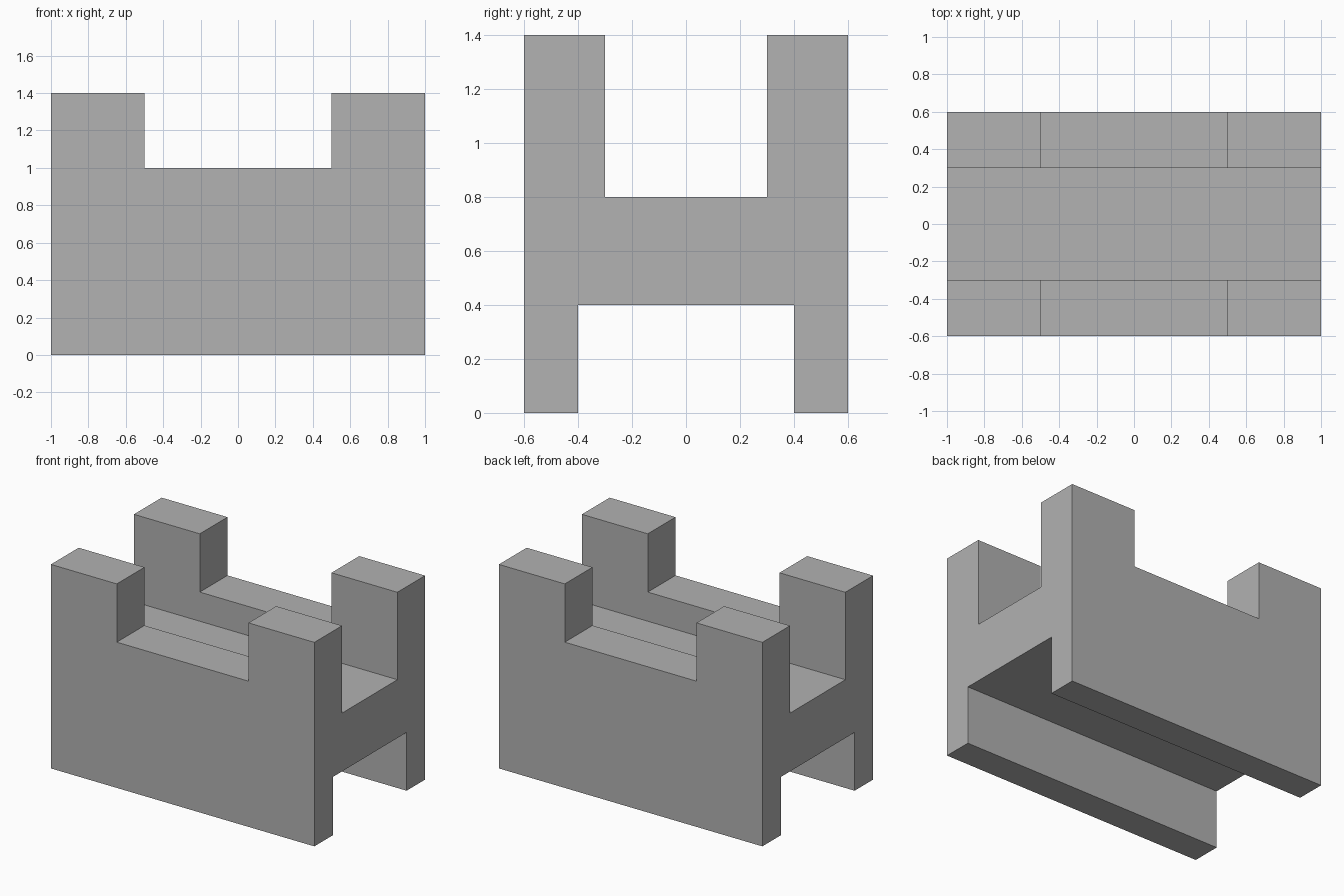
import bpy
import bmesh

cube = bpy.data.objects.get("Cube")
if cube:
    bpy.data.objects.remove(cube, do_unlink=True)

# Plain grey material
grey = bpy.data.materials.new("plain_grey")
grey.use_nodes = True
colour = (0.445, 0.445, 0.445, 1)
grey.diffuse_color = colour
grey.node_tree.nodes["Principled BSDF"].inputs["Base Color"].default_value = colour

LENGTH, NOTCH = 2.0, 0.5
WALL_TOP, POST_TOP = 1.0, 1.4

# H-shaped cross-section, mirrored across the middle
half = [(0.4, 0.4), (0.4, 0), (0.6, 0), (0.6, WALL_TOP), (0.3, WALL_TOP), (0.3, 0.8)]
profile = half + [(-y, z) for y, z in reversed(half)]

# Body: cross-section swept along the length
bm = bmesh.new()
section = bm.faces.new([bm.verts.new((-LENGTH / 2, y, z)) for y, z in profile])
swept = bmesh.ops.extrude_face_region(bm, geom=[section], use_keep_orig=True)
far_verts = [g for g in swept["geom"] if isinstance(g, bmesh.types.BMVert)]
bmesh.ops.translate(bm, verts=far_verts, vec=(LENGTH, 0, 0))
bmesh.ops.recalc_face_normals(bm, faces=bm.faces)

# Corner posts: wall tops split beside the notch and raised at the ends
for x in (-NOTCH, NOTCH):
    bmesh.ops.bisect_plane(bm, geom=bm.verts[:] + bm.edges[:] + bm.faces[:],
                           plane_co=(x, 0, 0), plane_no=(1, 0, 0))
tops = [f for f in bm.faces
        if all(abs(v.co.z - WALL_TOP) < 0.001 for v in f.verts)
        and abs(f.calc_center_median().x) > NOTCH]
raised = bmesh.ops.extrude_face_region(bm, geom=tops)
post_verts = [g for g in raised["geom"] if isinstance(g, bmesh.types.BMVert)]
bmesh.ops.translate(bm, verts=post_verts, vec=(0, 0, POST_TOP - WALL_TOP))
for f in tops:
    if f.is_valid:
        bm.faces.remove(f)

# Merge coplanar faces into clean flat sides
bmesh.ops.dissolve_limit(bm, angle_limit=0.01, verts=bm.verts, edges=bm.edges)
bmesh.ops.recalc_face_normals(bm, faces=bm.faces)

mesh = bpy.data.meshes.new("notched_cradle")
bm.to_mesh(mesh)
bm.free()
mesh.materials.append(grey)
cradle = bpy.data.objects.new("notched_cradle", mesh)
bpy.context.scene.collection.objects.link(cradle)
